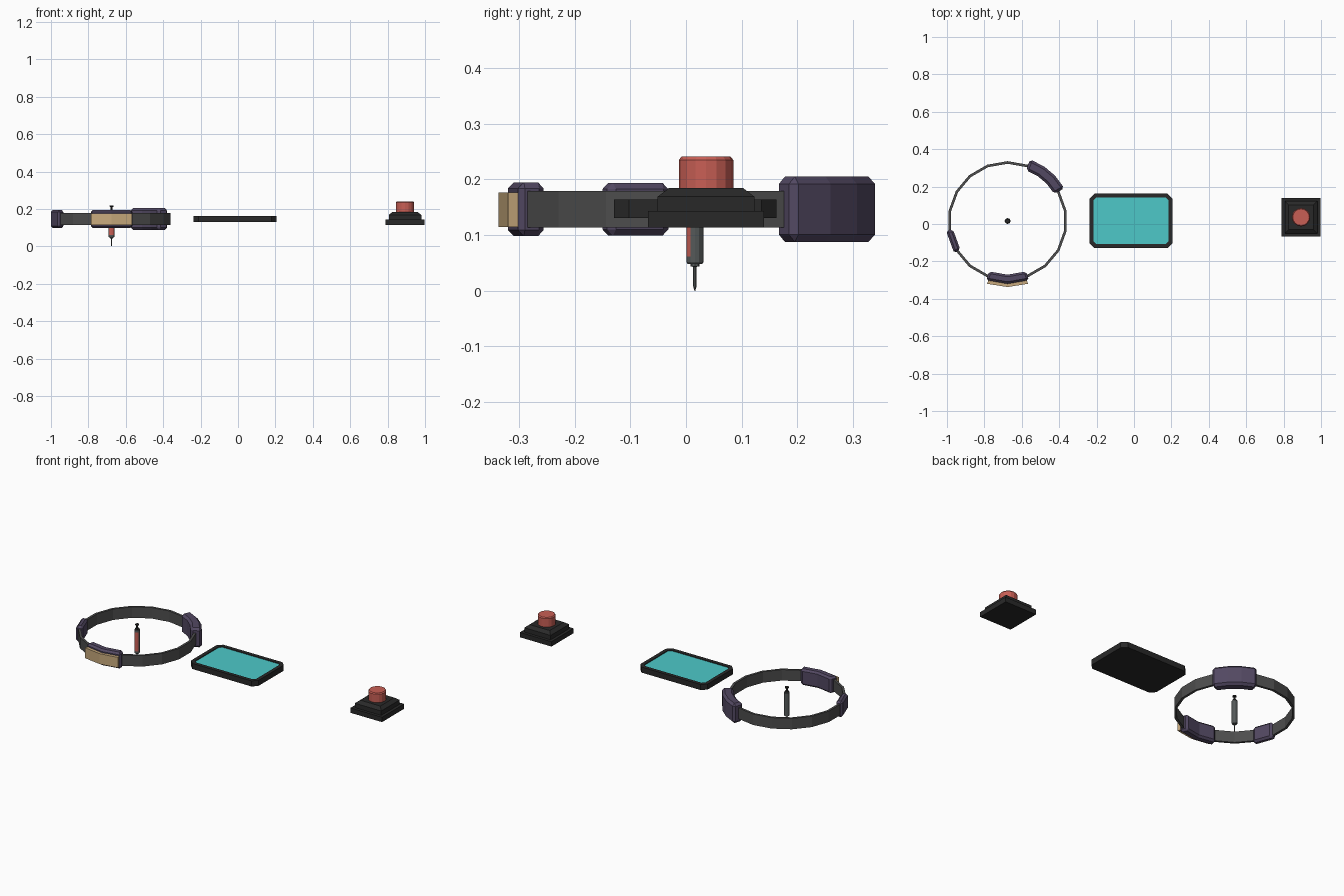
import bpy, bmesh
from math import sin, cos, pi, radians
from mathutils import Vector

cube = bpy.data.objects.get("Cube")
if cube:
    bpy.data.objects.remove(cube, do_unlink=True)


def material(name, r, g, b):
    m = bpy.data.materials.new(name)
    m.use_nodes = True
    m.diffuse_color = (r, g, b, 1)
    bsdf = m.node_tree.nodes["Principled BSDF"]
    bsdf.inputs["Base Color"].default_value = (r, g, b, 1)
    bsdf.inputs["Roughness"].default_value = 0.7
    return m


BAND = material("band grey", .075, .075, .075)
PURPLE = material("dull purple", .085, .065, .122)
TAN = material("tan", .578, .402, .205)
BLACK = material("near black", .022, .022, .022)
TEAL = material("screen teal", .075, .584, .584)
RED = material("soft red", .578, .114, .091)
STEEL = material("steel grey", .09, .1, .1)


def finish(name, bm, mats, at=(0, 0, 0), bevel=0):
    bmesh.ops.recalc_face_normals(bm, faces=bm.faces)
    mesh = bpy.data.meshes.new(name)
    bm.to_mesh(mesh)
    bm.free()
    for m in mats:
        mesh.materials.append(m)
    ob = bpy.data.objects.new(name, mesh)
    ob.location = at
    bpy.context.collection.objects.link(ob)
    if bevel:
        mod = ob.modifiers.new("Chamfer", "BEVEL")
        mod.width, mod.segments = bevel, 1
        mod.limit_method, mod.angle_limit = "ANGLE", radians(40)
    return ob


def bridge(bm, loops, closed=False, caps=True):
    """Skin a row of equal cross-sections."""
    rows = [[bm.verts.new(p) for p in loop] for loop in loops]
    pairs = list(zip(rows, rows[1:]))
    if closed:
        pairs.append((rows[-1], rows[0]))
    n = len(rows[0])
    for a, b in pairs:
        for i in range(n):
            j = (i + 1) % n
            bm.faces.new((a[i], a[j], b[j], b[i]))
    if caps and not closed:
        bm.faces.new(rows[0])
        bm.faces.new(rows[-1])


def arc_block(name, mat, angles, r0, r1, z0, z1, closed=False, bevel=0):
    """Rectangular section swept round the band centre."""
    loops = []
    for deg in angles:
        c, s = cos(radians(deg)), sin(radians(deg))
        loops.append([(r * c, r * s, z) for r, z in
                      ((r0, z0), (r1, z0), (r1, z1), (r0, z1))])
    bm = bmesh.new()
    bridge(bm, loops, closed)
    return finish(name, bm, [mat], (RING.x, RING.y, 0), bevel)


def lathe(name, mats, profile, at, sides, rule=None):
    bm = bmesh.new()
    bridge(bm, [[(r * cos(2 * pi * i / sides), r * sin(2 * pi * i / sides), z)
                 for i in range(sides)] for r, z in profile])
    bm.normal_update()
    ob = finish(name, bm, mats, at)
    if rule:
        for p in ob.data.polygons:
            p.material_index = int(rule(p))
    return ob


def tiers(name, mat, steps, at):
    """Square stack from (half width, height) steps."""
    bm = bmesh.new()
    bridge(bm, [[(-h, -h, z), (h, -h, z), (h, h, z), (-h, h, z)] for h, z in steps])
    return finish(name, bm, [mat], at)


# Collar band and the pads on it
RING = Vector((-.676, .016))
arc_block("collar_band", BAND, range(10, 370, 20), .306, .32, .114, .179, closed=True)
arc_block("front_pad", PURPLE, (250, 270, 290), .287, .336, .098, .195, bevel=.011)
arc_block("front_plate", TAN, (252, 270, 288), .325, .353, .115, .177)
arc_block("side_pad", PURPLE, (189, 211), .295, .333, .099, .194, bevel=.011)
arc_block("rear_pad", PURPLE, (30, 44, 56, 70), .289, .351, .088, .205, bevel=.013)

# Injector: body with a red front window, needle and plunger
spot = (RING.x, RING.y, 0)
lathe("injector_body", [STEEL, RED],
      [(.013, .048), (.0155, .052), (.0155, .062), (.0155, .175), (.0155, .186), (.012, .19)],
      spot, 12, lambda p: p.normal.y < -.4 and .07 < p.center.z < .17)
lathe("needle", [STEEL], [(.0006, 0), (.0032, .008), (.0032, .043), (.008, .044), (.008, .05)],
      spot, 8)
lathe("plunger", [BLACK],
      [(.012, .188), (.012, .194), (.005, .195), (.005, .21), (.011, .213), (.011, .219)],
      spot, 10)

# Tablet with clipped corners and a recessed screen
HX, HY, CUT = .222, .146, .027
outline = []
for sx, sy in ((1, 1), (-1, 1), (-1, -1), (1, -1)):
    pair = [(sx * HX, sy * (HY - CUT)), (sx * (HX - CUT), sy * HY)]
    outline += pair if sx * sy > 0 else pair[::-1]
bm = bmesh.new()
bridge(bm, [[(x, y, z) for x, y in outline] for z in (.131, .164)])
bmesh.ops.recalc_face_normals(bm, faces=bm.faces)
top = max(bm.faces, key=lambda f: f.calc_center_median().z)
bmesh.ops.inset_region(bm, faces=[top], thickness=.023)
bmesh.ops.inset_region(bm, faces=[top], thickness=.001, depth=-.004)
top.material_index = 1
finish("tablet", bm, [BLACK, TEAL], (-.016, .017, 0))

# Push button on a stepped box
box = (.893, .036, 0)
tiers("button_base", BLACK,
      [(.104, .114), (.104, .143), (.087, .143), (.087, .169), (.066, .185)], box)
lathe("push_button", [RED], [(.049, .18), (.049, .235), (.044, .241)], box, 16)
